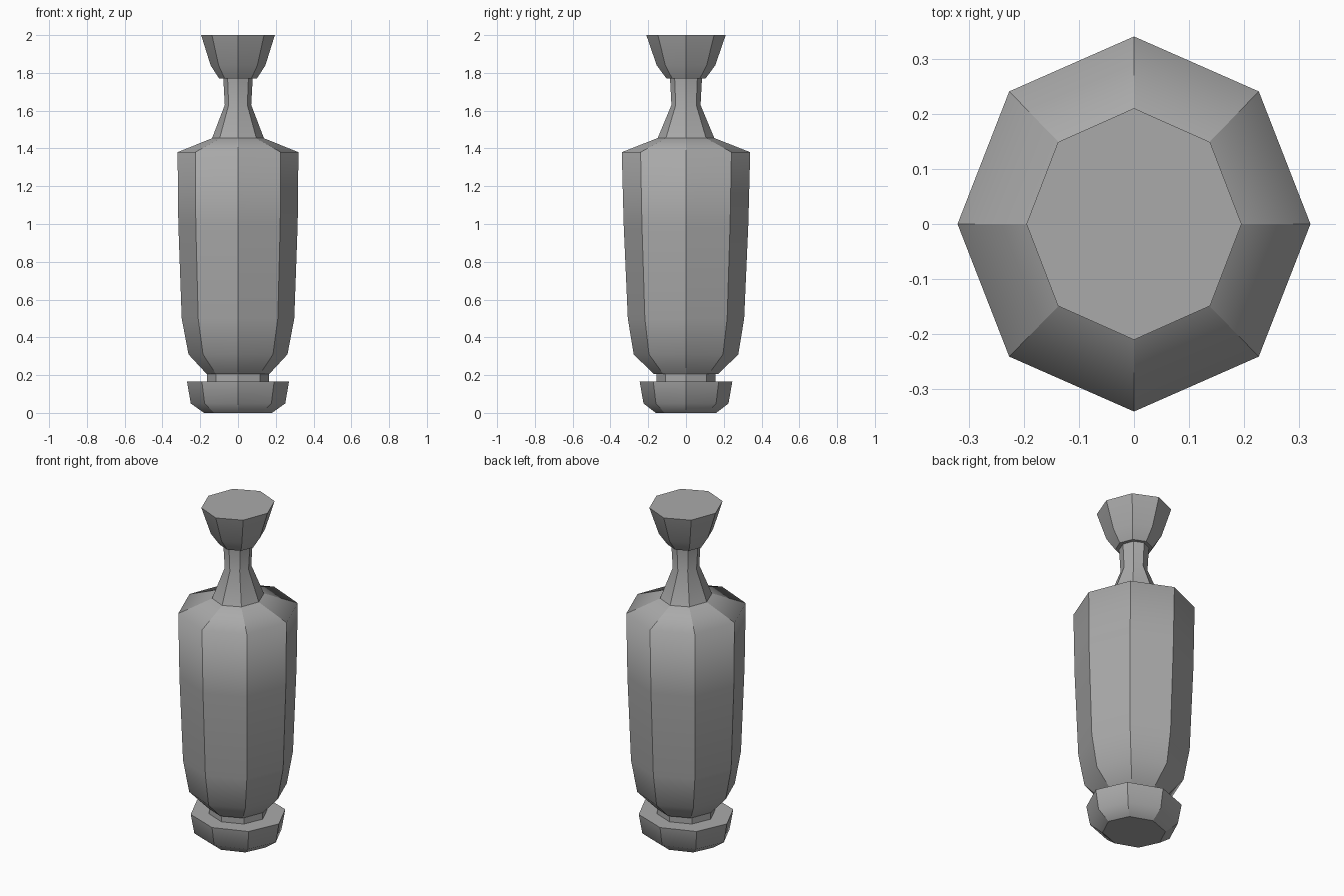
import bpy
import bmesh
from math import cos, sin, pi

SIDES = 8

if "Cube" in bpy.data.objects:
    bpy.data.objects.remove(bpy.data.objects["Cube"], do_unlink=True)

# Single grey material
grey = bpy.data.materials.new("stone grey")
grey.use_nodes = True
colour = (0.40, 0.40, 0.40, 1)
grey.diffuse_color = colour
grey.node_tree.nodes["Principled BSDF"].inputs["Base Color"].default_value = colour


def turned_part(name, profile):
    """Eight-sided turned part from (x radius, y radius, height) rings."""
    bm = bmesh.new()
    rings = []
    for rx, ry, z in profile:
        angles = [2 * pi * i / SIDES for i in range(SIDES)]
        rings.append([bm.verts.new((rx * cos(a), ry * sin(a), z)) for a in angles])
    for low, high in zip(rings, rings[1:]):
        for i in range(SIDES):
            j = (i + 1) % SIDES
            bm.faces.new((low[i], low[j], high[j], high[i])).smooth = True
    caps = [bm.faces.new(rings[0][::-1]), bm.faces.new(rings[-1])]
    # Corners and rims stay crisp; the profile is smooth from ring to ring
    for ring in zip(*rings):
        for a, b in zip(ring, ring[1:]):
            bm.edges.get((a, b)).smooth = False
    for cap in caps:
        for edge in cap.edges:
            edge.smooth = False
    bmesh.ops.recalc_face_normals(bm, faces=bm.faces)
    mesh = bpy.data.meshes.new(name)
    bm.to_mesh(mesh)
    bm.free()
    mesh.materials.append(grey)
    obj = bpy.data.objects.new(name, mesh)
    bpy.context.collection.objects.link(obj)
    return obj


# Foot and the short stem above it
turned_part("foot", [(0.18, 0.16, 0), (0.25, 0.225, 0.05), (0.27, 0.245, 0.165)])
turned_part("stem", [(0.163, 0.155, 0.16), (0.163, 0.155, 0.21)])

# Tall body with sloping shoulder
turned_part("body", [
    (0.165, 0.17, 0.205), (0.262, 0.277, 0.31), (0.298, 0.308, 0.5),
    (0.316, 0.33, 1.0), (0.32, 0.34, 1.38), (0.135, 0.15, 1.455),
])

# Slender neck and flared mouth
turned_part("neck", [(0.137, 0.15, 1.455), (0.07, 0.077, 1.63), (0.078, 0.085, 1.775)])
turned_part("mouth", [(0.10, 0.103, 1.77), (0.145, 0.155, 1.84), (0.195, 0.21, 2.0)])
